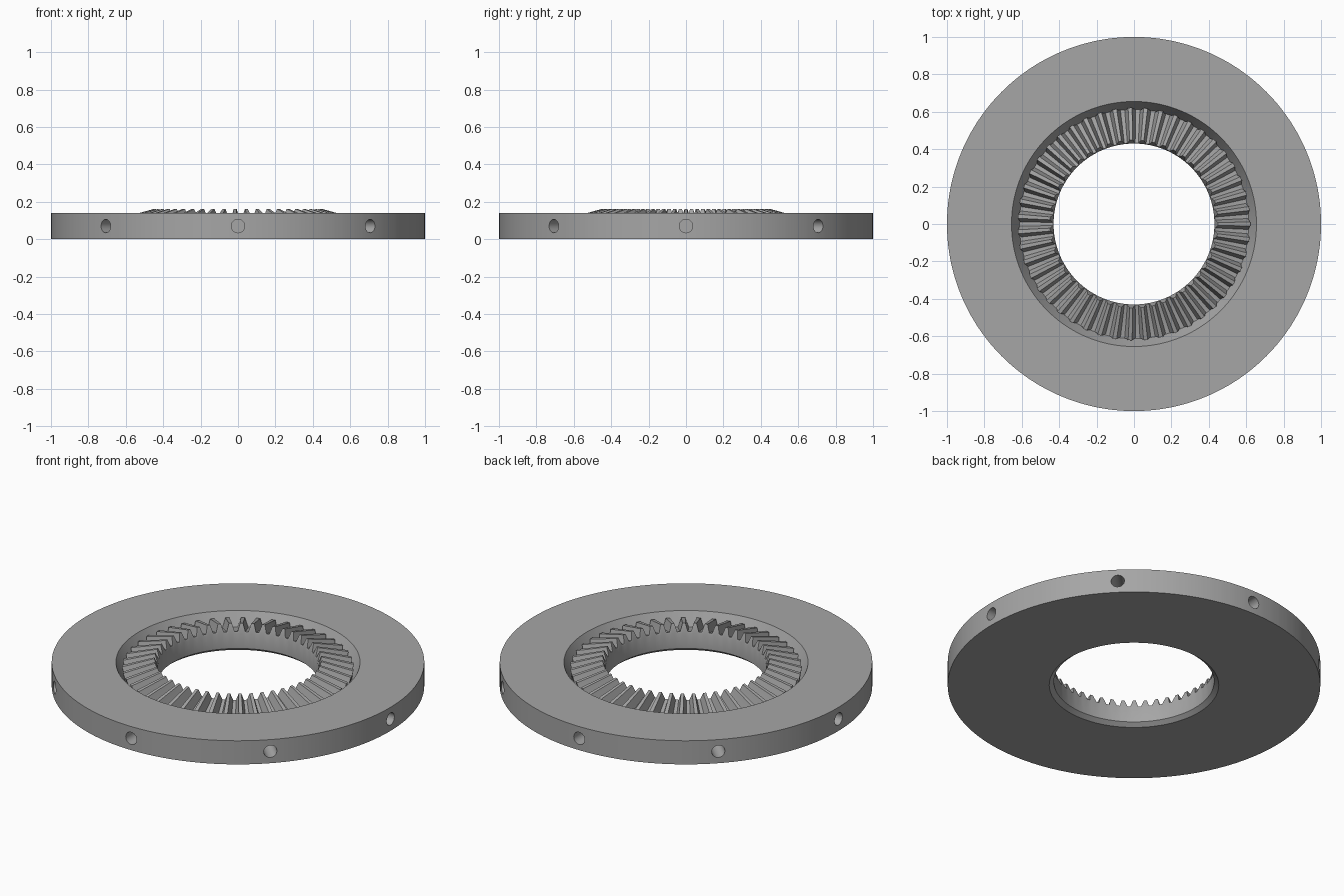
import bpy, bmesh, math
from mathutils import Matrix

cube = bpy.data.objects.get("Cube")
if cube:
    bpy.data.objects.remove(cube, do_unlink=True)

steel = bpy.data.materials.new("plain grey steel")
steel.use_nodes = True
grey = (0.38, 0.38, 0.38, 1)
steel.diffuse_color = grey
steel.node_tree.nodes["Principled BSDF"].inputs["Base Color"].default_value = grey

TEETH = 47
# One tooth: (share of the pitch, height share from root to tip)
TOOTH = [(-0.36, 0), (-0.24, 0.5), (-0.13, 1), (0.13, 1), (0.24, 0.5), (0.36, 0)]
# Tooth ends as (radius, height) at root and tip
INNER = ((0.434, 0.118), (0.449, 0.162))
OUTER = ((0.608, 0.062), (0.622, 0.114))


def blend(pair, t):
    return [a + (b - a) * t for a, b in zip(*pair)]


def section(t):
    """Closed radial section of the ring at tooth height t."""
    return [(0.43, 0.02), (0.43, 0.11), blend(INNER, t), blend(OUTER, t),
            (0.613, 0.062), (0.655, 0.14), (1, 0.14), (1, 0), (0.455, 0)]


# Ring with bevel gear teeth, swept section by section
bm = bmesh.new()
columns = []
for k in range(TEETH):
    for share, t in TOOTH:
        a = (k + share) * math.tau / TEETH
        columns.append([bm.verts.new((r * math.cos(a), r * math.sin(a), z))
                        for r, z in section(t)])
for i, col in enumerate(columns):
    nxt = columns[(i + 1) % len(columns)]
    for j in range(len(col)):
        n = (j + 1) % len(col)
        bm.faces.new((col[j], col[n], nxt[n], nxt[j]))
bmesh.ops.recalc_face_normals(bm, faces=bm.faces)
mesh = bpy.data.meshes.new("gear_ring")
bm.to_mesh(mesh)
bm.free()
ring = bpy.data.objects.new("gear_ring", mesh)
bpy.context.collection.objects.link(ring)
mesh.materials.append(steel)

# Eight blind radial holes in the rim
bm = bmesh.new()
for k in range(8):
    place = (Matrix.Rotation(k * math.tau / 8, 4, "Z")
             @ Matrix.Translation((0.97, 0, 0.07))
             @ Matrix.Rotation(math.pi / 2, 4, "Y"))
    bmesh.ops.create_cone(bm, cap_ends=True, segments=32, radius1=0.036,
                          radius2=0.036, depth=0.3, matrix=place)
mesh = bpy.data.meshes.new("rim_hole_cutter")
bm.to_mesh(mesh)
bm.free()
mesh.materials.append(steel)
cutter = bpy.data.objects.new("rim_hole_cutter", mesh)
bpy.context.collection.objects.link(cutter)
cutter.hide_render = True

cut = ring.modifiers.new("rim_holes", "BOOLEAN")
cut.object = cutter
cut.operation = "DIFFERENCE"
cut.solver = "EXACT"
bpy.context.view_layer.objects.active = ring
ring.select_set(True)
bpy.ops.object.modifier_apply(modifier=cut.name)
bpy.data.objects.remove(cutter, do_unlink=True)
bpy.ops.object.shade_smooth_by_angle(angle=math.radians(25))
